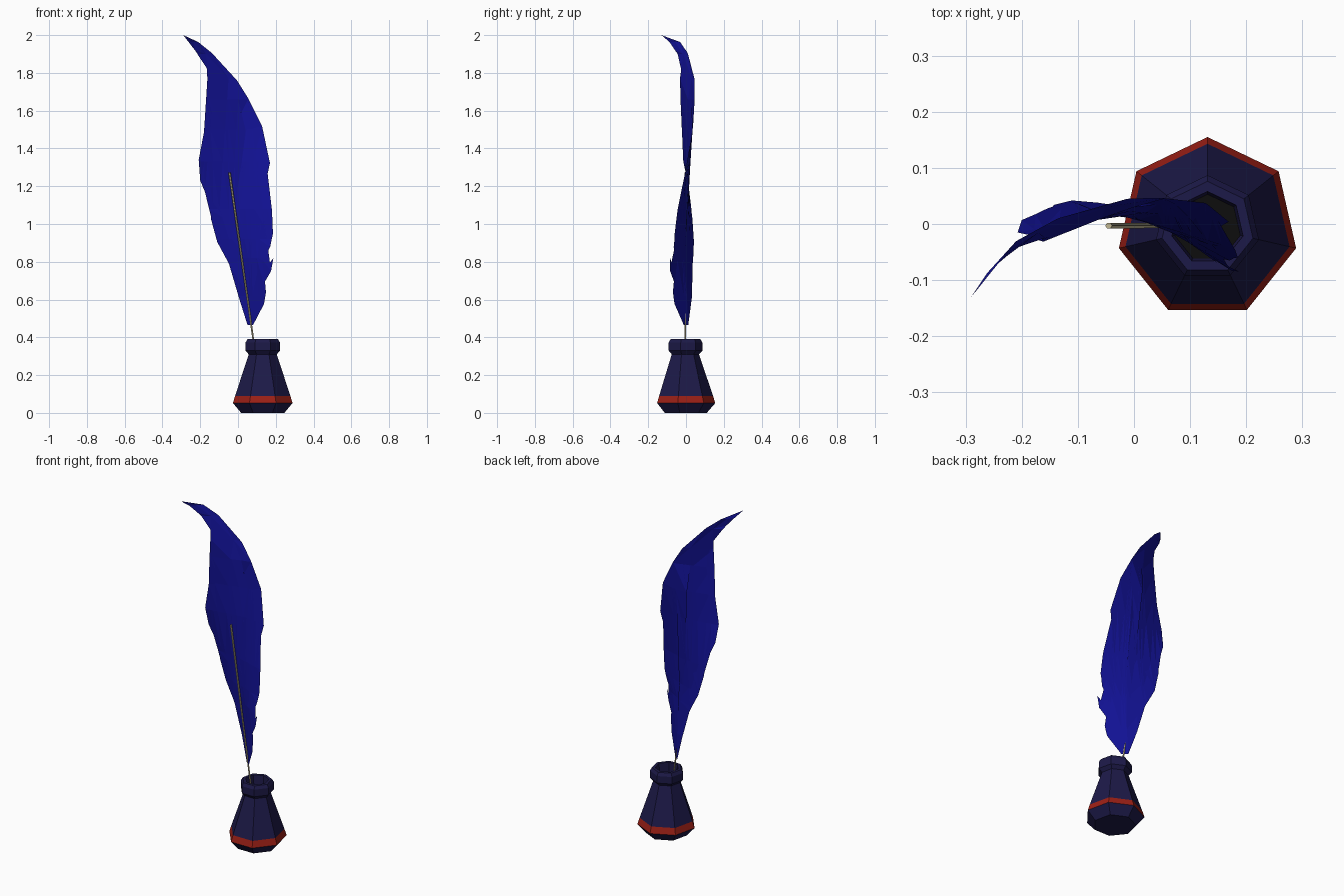
import bpy, bmesh, math
from mathutils import Vector

if "Cube" in bpy.data.objects:
    bpy.data.objects.remove(bpy.data.objects["Cube"])


def material(name, rgb):
    m = bpy.data.materials.new(name)
    m.diffuse_color = (*rgb, 1)
    m.use_nodes = True
    m.node_tree.nodes["Principled BSDF"].inputs["Base Color"].default_value = m.diffuse_color
    return m


def finish(bm, name, *mats):
    me = bpy.data.meshes.new(name)
    bm.to_mesh(me)
    bm.free()
    ob = bpy.data.objects.new(name, me)
    bpy.context.collection.objects.link(ob)
    for m in mats:
        me.materials.append(m)
    return ob


glass = material("glass_navy", (0.012, 0.010, 0.065))
red = material("band_red", (0.33, 0.014, 0.008))
black = material("ink_black", (0.004, 0.004, 0.004))
blue = material("feather_blue", (0.006, 0.006, 0.30))
bone = material("shaft_bone", (0.52, 0.46, 0.28))

# Ink bottle: seven-sided lathe with red band, collar and hollow neck
SIDES, CX, CY = 7, 0.131, -0.007


def ring(bm, r, z):
    return [bm.verts.new((CX + r * math.sin(math.tau * i / SIDES),
                          CY + r * math.cos(math.tau * i / SIDES), z)) for i in range(SIDES)]


profile = [(0.117, 0), (0.162, 0.052), (0.150, 0.09), (0.076, 0.31), (0.094, 0.33),
           (0.094, 0.372), (0.083, 0.39), (0.065, 0.39), (0.060, 0.32)]
bm = bmesh.new()
rings = [ring(bm, r, z) for r, z in profile]
bm.faces.new(rings[0])
for k, (a, b) in enumerate(zip(rings, rings[1:])):
    for i in range(SIDES):
        j = (i + 1) % SIDES
        f = bm.faces.new((a[i], a[j], b[j], b[i]))
        f.material_index = 1 if k == 1 else 0
bmesh.ops.recalc_face_normals(bm, faces=bm.faces)
for f in bm.faces:
    f.normal_flip() if f.normal.z > 0.99 and f.calc_center_median().z < 0.01 else None
finish(bm, "ink_bottle", glass, red)

# Ink surface inside the neck
bm = bmesh.new()
bm.faces.new(ring(bm, 0.060, 0.32)[::-1])
finish(bm, "ink", black)

# Quill shaft: thin tapered rod from the bottle into the feather
top, bottom = Vector((-0.045, -0.003, 1.272)), Vector((0.122, -0.003, 0.1))
axis = top - bottom
bm = bmesh.new()
bmesh.ops.create_cone(bm, cap_ends=True, segments=6, radius1=0.004, radius2=0.006,
                      depth=axis.length)
bm.transform(axis.to_track_quat('Z', 'Y').to_matrix().to_4x4())
bmesh.ops.translate(bm, verts=bm.verts, vec=(top + bottom) / 2)
finish(bm, "quill_shaft", bone)

# Feather bend: height, fold x, fold y, slope of the left and right vane
bend = [(0.466, 0.065, 0.0, -0.8, -0.8), (0.62, 0.055, 0.005, -0.5, -0.8),
        (0.82, 0.03, 0.005, -0.35, -0.57), (0.92, 0.015, 0.005, -0.28, -0.4),
        (1.08, 0.0, 0.01, -0.12, -0.3), (1.33, 0.02, 0.02, 0.15, -0.1),
        (1.5, 0.04, 0.035, 0.26, 0.0), (1.66, 0.0, 0.03, 0.35, 0.28),
        (1.77, -0.05, 0.03, 0.55, 0.4), (1.9, -0.17, -0.015, 0.65, 0.7),
        (1.963, -0.235, -0.058, 1.1, 1.1), (2.0, -0.29, -0.13, 1.1, 1.1)]

# Front outlines of the two vanes, bottom to top, with split barbs
left = [(0.05, 0.466), (0.005, 0.61), (-0.005, 0.725), (-0.048, 0.79), (-0.11, 0.905),
        (-0.052, 0.862), (-0.09, 0.94), (-0.143, 1.027), (-0.148, 1.10), (-0.122, 1.06),
        (-0.06, 1.018), (-0.175, 1.17), (-0.2, 1.23), (-0.208, 1.34), (-0.18, 1.487),
        (-0.138, 1.58), (-0.127, 1.656), (-0.13, 1.73), (-0.159, 1.815), (-0.228, 1.92)]
right = [(0.08, 0.466), (0.138, 0.577), (0.148, 0.64), (0.11, 0.61), (0.135, 0.683),
         (0.175, 0.75), (0.187, 0.82), (0.165, 0.79), (0.108, 0.767), (0.17, 0.878),
         (0.185, 0.95), (0.18, 1.07), (0.132, 1.005), (0.08, 1.005), (0.116, 1.074),
         (0.169, 1.323), (0.127, 1.52), (0.053, 1.667), (-0.005, 1.76), (-0.138, 1.905),
         (-0.21, 1.963)]


def depth(x, z, side):
    for a, b in zip(bend, bend[1:]):
        if z <= b[0] + 1e-5:
            t = (z - a[0]) / (b[0] - a[0])
            _, sx, sy, sl, sr = [p + (q - p) * t for p, q in zip(a, b)]
            return sy + (x - sx) * (sl if side == 0 else sr)
    return bend[-1][2]


# Feather: each vane filled flat, cut at the bend heights, then bent
whole = bmesh.new()
for side, outline in enumerate((left, right)):
    pts = [(k[1], k[0]) for k in bend] + outline[::-1]
    if side == 1:
        pts.reverse()
    bm = bmesh.new()
    face = bm.faces.new([bm.verts.new((x, 0, z)) for x, z in pts])
    bmesh.ops.triangulate(bm, faces=[face])
    for k in bend[1:-1]:
        bmesh.ops.bisect_plane(bm, geom=bm.verts[:] + bm.edges[:] + bm.faces[:], dist=1e-5,
                               plane_co=(0, 0, k[0]), plane_no=(0, 0, 1))
    bmesh.ops.triangulate(bm, faces=bm.faces[:])
    for v in bm.verts:
        v.co.y = depth(v.co.x, v.co.z, side)
    half = bpy.data.meshes.new("vane")
    bm.to_mesh(half)
    bm.free()
    whole.from_mesh(half)
    bpy.data.meshes.remove(half)
bmesh.ops.remove_doubles(whole, verts=whole.verts, dist=1e-4)
bmesh.ops.recalc_face_normals(whole, faces=whole.faces)
if sum(f.normal.y * f.calc_area() for f in whole.faces) > 0:
    bmesh.ops.reverse_faces(whole, faces=whole.faces)
finish(whole, "feather", blue)
